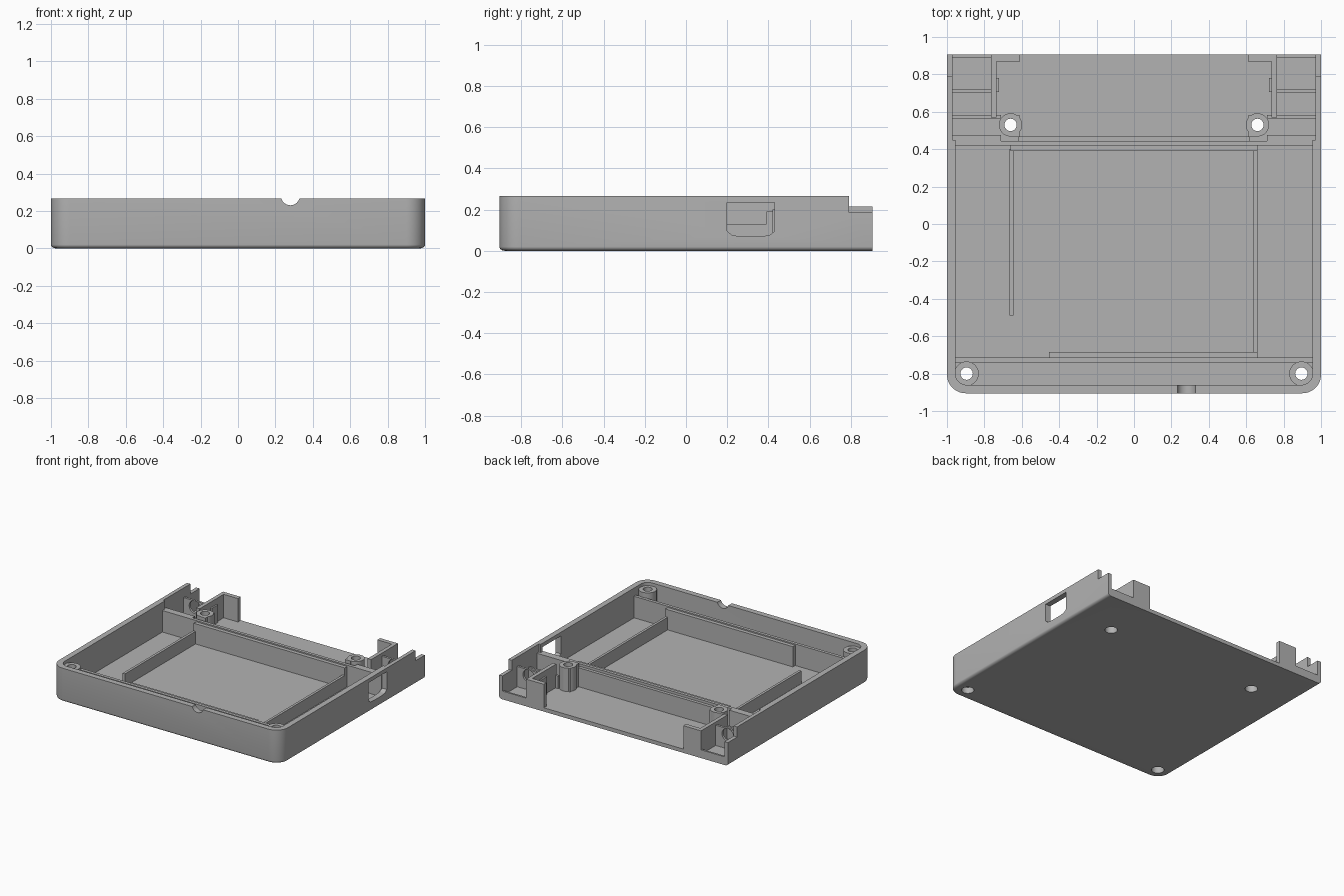
import bpy, bmesh, math

if "Cube" in bpy.data.objects:
    bpy.data.objects.remove(bpy.data.objects["Cube"])

grey = bpy.data.materials.new("case_grey")
grey.diffuse_color = (0.45, 0.45, 0.45, 1)
grey.use_nodes = True
grey.node_tree.nodes["Principled BSDF"].inputs["Base Color"].default_value = grey.diffuse_color


def finish(name, bm):
    bmesh.ops.recalc_face_normals(bm, faces=bm.faces)
    me = bpy.data.meshes.new(name)
    bm.to_mesh(me)
    bm.free()
    ob = bpy.data.objects.new(name, me)
    bpy.context.collection.objects.link(ob)
    me.materials.append(grey)
    return ob


def loft(name, loops):
    """Stack closed loops of equal length and cap both ends."""
    bm = bmesh.new()
    rows = [[bm.verts.new(p) for p in lp] for lp in loops]
    n = len(rows[0])
    for a, b in zip(rows, rows[1:]):
        for i in range(n):
            j = (i + 1) % n
            bm.faces.new((a[i], a[j], b[j], b[i]))
    bm.faces.new(rows[0][::-1])
    bm.faces.new(rows[-1])
    return finish(name, bm)


def box(name, x0, x1, y0, y1, z0, z1):
    return loft(name, [[(x0, y0, z), (x1, y0, z), (x1, y1, z), (x0, y1, z)] for z in (z0, z1)])


def cyl(name, x, y, r, z0, z1, n=40):
    ring = [(x + r * math.cos(2 * math.pi * i / n), y + r * math.sin(2 * math.pi * i / n)) for i in range(n)]
    return loft(name, [[(a, b, z) for a, b in ring] for z in (z0, z1)])


def cyl_y(name, x, z, r, y0, y1, n=40):
    ring = [(x + r * math.cos(2 * math.pi * i / n), z + r * math.sin(2 * math.pi * i / n)) for i in range(n)]
    return loft(name, [[(a, y, b) for a, b in ring] for y in (y0, y1)])


def outline(hx, yf, yb, r, z):
    """Rectangle with rounded front corners."""
    pts = []
    for cx, a0 in ((-hx + r, 180), (hx - r, 270)):
        for i in range(13):
            a = math.radians(a0 + 90 * i / 12)
            pts.append((cx + r * math.cos(a), yf + r + r * math.sin(a), z))
    return pts + [(hx, yb, z), (-hx, yb, z)]


def boolean(ob, cutter, op='DIFFERENCE'):
    m = ob.modifiers.new("cut", 'BOOLEAN')
    m.object, m.operation, m.solver = cutter, op, 'EXACT'
    bpy.context.view_layer.objects.active = ob
    bpy.ops.object.modifier_apply(modifier=m.name)


def cut(ob, *cutters):
    for c in cutters:
        boolean(ob, c)
        bpy.data.objects.remove(c)


def smooth(ob):
    bpy.ops.object.select_all(action='DESELECT')
    ob.select_set(True)
    bpy.context.view_layer.objects.active = ob
    bpy.ops.object.shade_smooth_by_angle(angle=math.radians(30))


H = 0.265
FLOOR = 0.03
IN = 0.02  # embedding depth in the floor

# Tray shell with rounded lower edge
layers = []
for i in range(6):
    a = math.radians(90 * i / 5)
    d = 0.025 * (1 - math.sin(a))
    layers.append(outline(1 - d, -0.905 + d, 0.905, 0.1 - d, 0.02 * (1 - math.cos(a))))
layers.append(outline(1, -0.905, 0.905, 0.1, H))
shell = loft("tray_shell", layers)
cut(shell,
    loft("cavity", [outline(0.955, -0.86, 1.1, 0.06, z) for z in (FLOOR, 0.5)]),
    box("rear_widening", -0.97, 0.97, 0.45, 1.1, FLOOR, 0.5),
    box("rear_step", -1.1, 1.1, 0.79, 1.1, 0.185, 0.5),
    cyl_y("cable_notch", 0.28, 0.28, 0.05, -1, -0.8))

# Side port opening with chamfered lower corners
port = [(0.2, 0.235), (0.2, 0.095), (0.225, 0.075), (0.27, 0.07), (0.36, 0.07),
        (0.405, 0.075), (0.43, 0.095), (0.43, 0.235)]
cut(shell, loft("port", [[(x, y, z) for y, z in port] for x in (0.9, 1.1)]))

# Screw posts, with through holes and counterbores from below
for side, s in (("left", -1), ("right", 1)):
    for place, x, y, top in (("front", 0.895, -0.8, 0.24), ("rear", 0.66, 0.53, 0.215)):
        post = cyl(f"{place}_{side}_screw_post", s * x, y, 0.065 if place == "front" else 0.062, 0.012, top)
        if place == "rear":
            # square corner block around the rear post
            xs = sorted((s * 0.61, s * 0.66))
            block = box("block", *xs, 0.465, 0.58, 0.012, top)
            boolean(post, block, 'UNION')
            bpy.data.objects.remove(block)
        for ob in (post, shell):
            cut(ob, cyl("hole", s * x, y, 0.033, -0.1, 0.5),
                cyl("counterbore", s * x, y, 0.045, -0.1, 0.05))
        smooth(post)
smooth(shell)

# Cross walls and battery bay ribs
box("rear_cross_wall", -0.96, 0.96, 0.42, 0.445, IN, 0.2)
box("rear_cross_wall_backing", -0.62, 0.62, 0.445, 0.47, IN, 0.18)
box("rear_bay_rib", -0.66, 0.66, 0.39, 0.42, IN, 0.19)
box("front_cross_wall", -0.96, 0.96, -0.74, -0.715, IN, 0.2)
box("front_bay_rib", -0.455, 0.66, -0.715, -0.685, IN, 0.19)
box("left_bay_rib", -0.665, -0.645, -0.49, 0.4, IN, 0.13)
box("right_bay_rib", 0.64, 0.66, -0.7, 0.4, IN, 0.13)

# Hinge compartments in both rear corners
for side, s in (("left", -1), ("right", 1)):
    def part(name, x0, x1, *rest):
        return box(f"{side}_{name}", *sorted((s * x0, s * x1)), *rest)
    part("hinge_inner_wall", 0.735, 0.765, 0.57, 0.905, IN, 0.215)
    part("hinge_inner_pad", 0.722, 0.736, 0.705, 0.78, IN, 0.17)
    part("rear_hook_plate", 0.61, 0.74, 0.87, 0.905, IN, 0.215)
    part("rear_low_rim", 0.76, 0.98, 0.89, 0.905, IN, 0.065)
    part("post_link_wall", 0.71, 0.975, 0.565, 0.582, IN, 0.13)
    part("front_link_wall", 0.71, 0.975, 0.445, 0.475, IN, 0.2)
    web = part("hinge_web", 0.76, 0.975, 0.704, 0.722, IN, 0.19)
    cut(web, cyl_y("pin_hole", s * 0.87, 0.14, 0.05, 0.6, 0.8))
    smooth(web)
